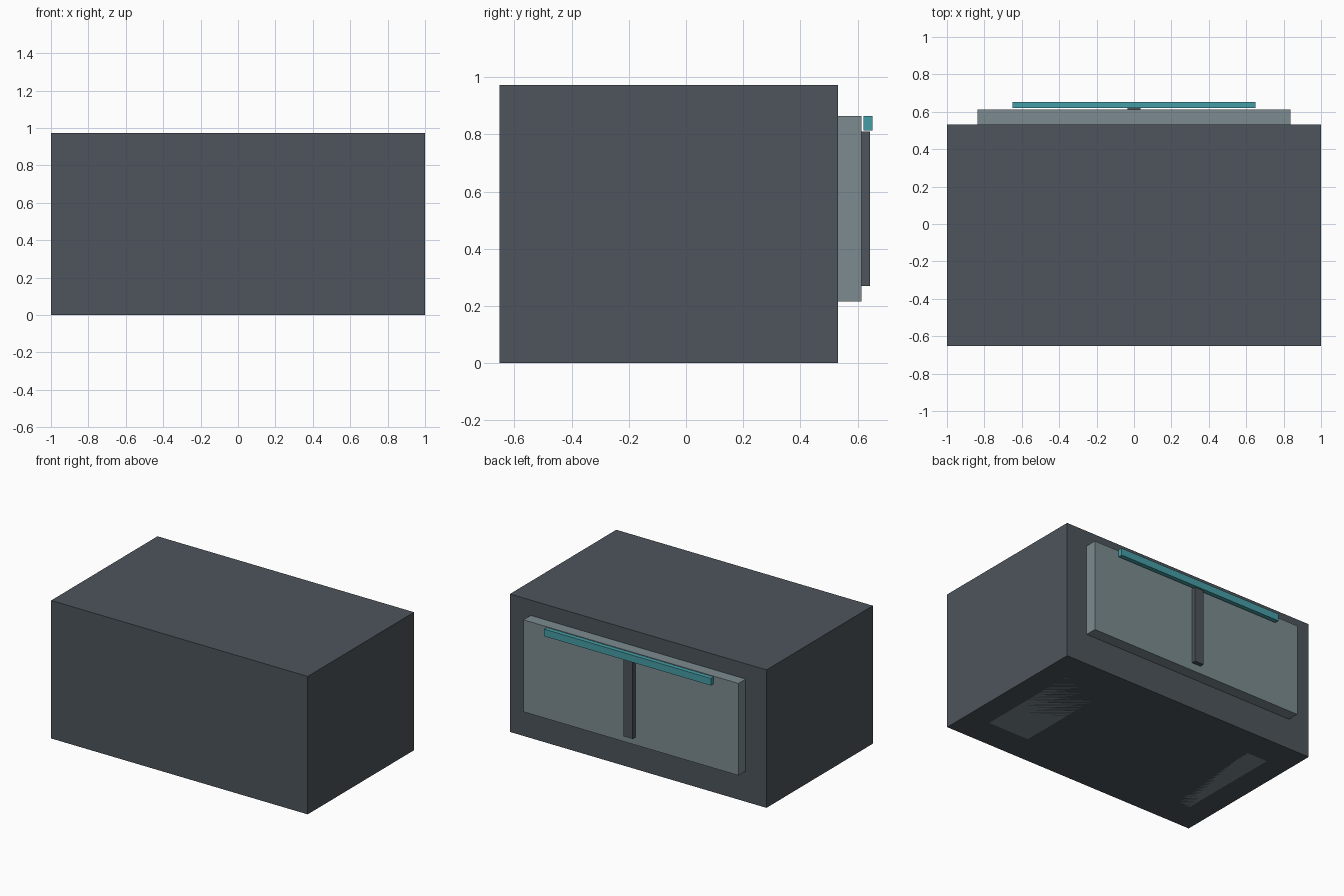
import bpy

if "Cube" in bpy.data.objects:
    bpy.data.objects.remove(bpy.data.objects["Cube"])


def material(name, rgb):
    m = bpy.data.materials.new(name)
    m.diffuse_color = (*rgb, 1)
    m.use_nodes = True
    m.node_tree.nodes["Principled BSDF"].inputs["Base Color"].default_value = m.diffuse_color
    return m


DARK = material("dark_slate", (0.075, 0.09, 0.105))
PALE = material("pale_slate", (0.20, 0.26, 0.28))
TEAL = material("teal", (0.06, 0.34, 0.38))


def box(name, x, y, z, mat):
    """Box from (min, max) ranges on each axis."""
    bpy.ops.mesh.primitive_cube_add(size=1)
    o = bpy.context.object
    o.name = name
    o.location = [(a + b) / 2 for a, b in (x, y, z)]
    o.scale = [b - a for a, b in (x, y, z)]
    bpy.ops.object.transform_apply(location=True, scale=True)
    o.data.materials.append(mat)
    return o


# Main housing
box("body", (-1, 1), (-0.652, 0.532), (0, 0.972), DARK)

# Back door panel with centre strip and top bar
box("back_panel", (-0.838, 0.838), (0.532, 0.613), (0.216, 0.864), PALE)
box("centre_strip", (-0.035, 0.035), (0.613, 0.643), (0.27, 0.81), DARK)
box("top_bar", (-0.65, 0.65), (0.621, 0.652), (0.814, 0.864), TEAL)

# Pads set flush into the underside
for side, s in (("left", -1), ("right", 1)):
    xs = sorted((s * 0.51, s * 0.83))
    box(side + "_base_pad", xs, (-0.44, 0.32), (0, 0.06), PALE)
